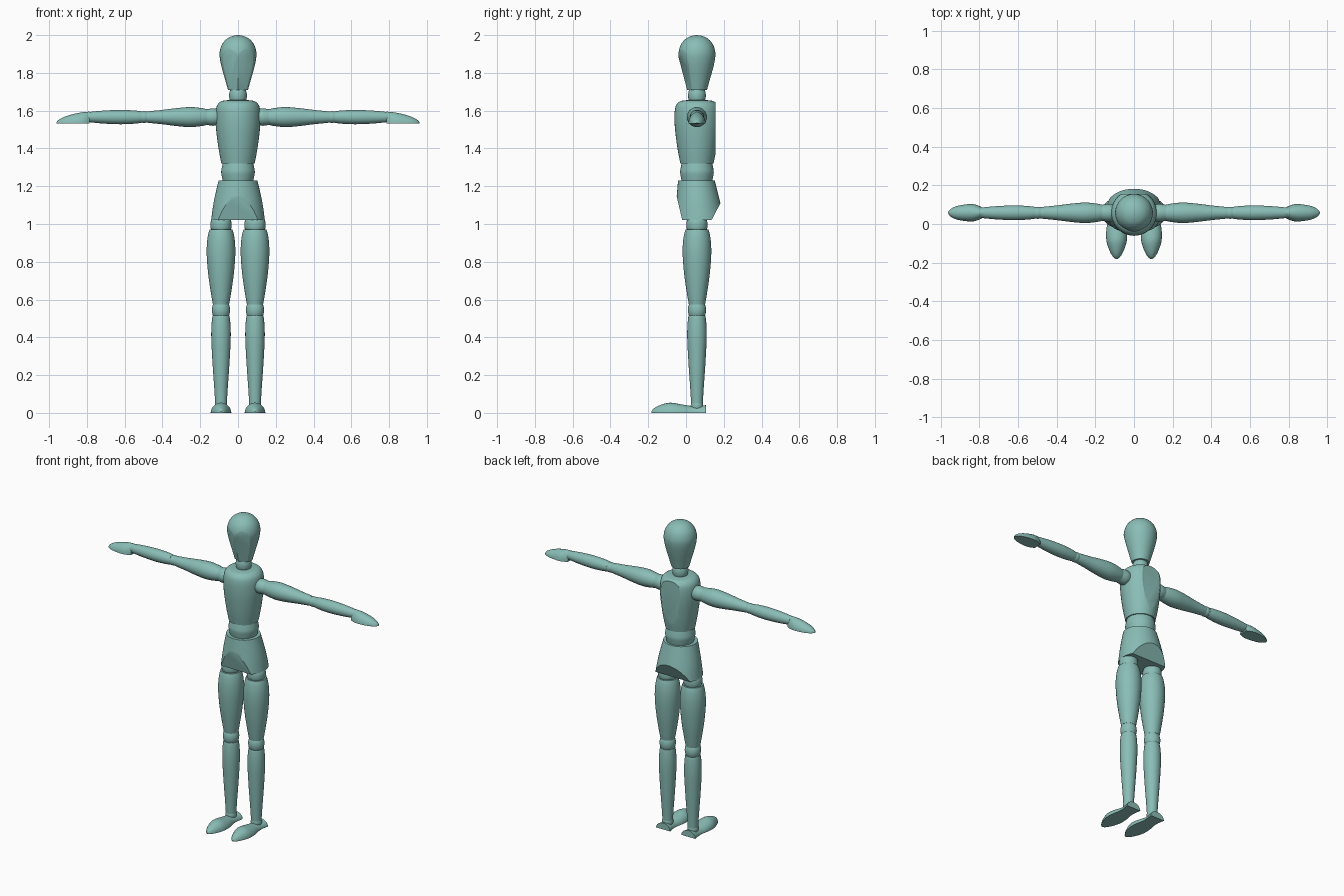
import bpy, bmesh, math
from mathutils import Vector

if "Cube" in bpy.data.objects:
    bpy.data.objects.remove(bpy.data.objects["Cube"])

CY = 0.058          # y of the body axis
ARM_Z = 1.566       # height of the arm axis
LEG_X = 0.09

mat = bpy.data.materials.new("teal")
mat.diffuse_color = (0.254, 0.509, 0.468, 1)
mat.use_nodes = True
mat.node_tree.nodes["Principled BSDF"].inputs["Base Color"].default_value = mat.diffuse_color


def smooth(rows, n=4):
    """Catmull-Rom resampling of profile rows."""
    pts = [rows[0]] + list(rows) + [rows[-1]]
    out = []
    for a, b, c, d in zip(pts, pts[1:], pts[2:], pts[3:]):
        for k in range(n):
            t = k / n
            out.append(tuple(0.5 * (2 * q + (r - p) * t + (2 * p - 5 * q + 4 * r - s) * t * t
                                    + (3 * q - p - 3 * r + s) * t ** 3)
                             for p, q, r, s in zip(a, b, c, d)))
    return out + [rows[-1]]


def loft(name, rings, cuts=()):
    """Skin closed rings, cap the ends, then slice flat with (point, normal) planes."""
    bm = bmesh.new()
    vs = [[bm.verts.new(p) for p in ring] for ring in rings]
    n = len(vs[0])
    for a, b in zip(vs, vs[1:]):
        for i in range(n):
            j = (i + 1) % n
            bm.faces.new((a[i], a[j], b[j], b[i]))
    bm.faces.new(vs[0])
    bm.faces.new(vs[-1])
    for co, no in cuts:
        bmesh.ops.bisect_plane(bm, geom=bm.verts[:] + bm.edges[:] + bm.faces[:], dist=1e-5,
                               plane_co=co, plane_no=no, clear_outer=True)
        bmesh.ops.holes_fill(bm, edges=[e for e in bm.edges if e.is_boundary], sides=0)
    bmesh.ops.recalc_face_normals(bm, faces=bm.faces[:])
    me = bpy.data.meshes.new(name)
    bm.to_mesh(me)
    bm.free()
    me.materials.append(mat)
    me.shade_smooth()
    me.set_sharp_from_angle(angle=math.radians(28))
    ob = bpy.data.objects.new(name, me)
    bpy.context.collection.objects.link(ob)
    return ob


def circle(n=40):
    return [(math.cos(2 * math.pi * i / n), math.sin(2 * math.pi * i / n)) for i in range(n)]


def dome(n=20):
    return [(math.cos(math.pi * i / n), math.sin(math.pi * i / n)) for i in range(n + 1)]


def upright(name, x, rows, cuts=()):
    """Turned part on a vertical axis; rows are (z, radius)."""
    return loft(name, [[(x + r * c, CY + r * s, z) for c, s in circle()]
                       for z, r in smooth(rows)], cuts)


def sideways(name, side, rows):
    """Turned part along the arm; rows are (x, radius)."""
    return loft(name, [[(side * x, CY + r * c, ARM_Z + r * s) for c, s in circle()]
                       for x, r in smooth(rows)])


def barrel(a, b, r, end=0.84):
    """Profile of a squashed joint ball."""
    return [(a, r * end), (a + (b - a) * 0.25, r * 0.96), ((a + b) / 2, r),
            (b - (b - a) * 0.25, r * 0.96), (b, r * end)]


# head with two flat cheeks meeting in a ridge
ridge = Vector((0, 0.042, -0.16))
cheeks = []
for s in (-1, 1):
    n = ridge.cross(Vector((s * math.cos(0.5), math.sin(0.5), 0)))
    cheeks.append(((0, CY - 0.094, 1.87), n if n.y < 0 else -n))
upright("head", 0, [(1.71, .053), (1.76, .067), (1.82, .084), (1.87, .095), (1.91, .097),
                    (1.95, .085), (1.98, .06), (1.995, .03), (2.0, .001)], cheeks)
upright("neck", 0, barrel(1.645, 1.715, .047))

# torso with a flat back
upright("torso", 0, [(1.32, .088), (1.40, .103), (1.50, .116), (1.57, .119), (1.615, .115),
                     (1.638, .104), (1.651, .085), (1.656, .05)],
        [((0, .156, 1.5), (0, 1, 0))])
upright("waist", 0, barrel(1.225, 1.325, .089, .9))

# pelvis, sliced in front and behind; rows are (z, x radius, y radius, y centre)
hip_rows = smooth([(1.23, .103, .097, .055), (1.12, .128, .116, .064), (1.02, .142, .135, .07)])
loft("pelvis", [[(a * c, y + b * s, z) for c, s in circle(56)] for z, a, b, y in hip_rows],
     [((0, -.020, 1.02), (0, -.13, -.03)), ((0, .135, 1.02), (0, .09, -.047))])

for s, tag in ((-1, "right"), (1, "left")):
    # leg
    x = s * LEG_X
    upright(tag + "_hip_joint", x, barrel(.955, 1.035, .056, .8))
    upright(tag + "_thigh", x, [(.575, .043), (.62, .051), (.72, .066), (.82, .075),
                                (.89, .075), (.94, .069), (.97, .061)])
    upright(tag + "_knee", x, barrel(.51, .58, .048))
    upright(tag + "_shin", x, [(.05, .031), (.12, .035), (.25, .044), (.38, .051),
                               (.45, .051), (.50, .047), (.515, .044)])
    upright(tag + "_ankle", x, barrel(.015, .06, .033))
    # foot; rows are (y, half width, height)
    foot = smooth([(.105, .05, .041), (.065, .043, .036), (.025, .043, .037), (-.03, .053, .046),
                   (-.085, .053, .054), (-.135, .038, .042), (-.168, .02, .025),
                   (-.182, .003, .008)])
    loft(tag + "_foot", [[(x + w * c, y, h * d) for c, d in dome()] for y, w, h in foot])

    # arm
    sideways(tag + "_shoulder", s, barrel(.10, .165, .046, .9))
    sideways(tag + "_upper_arm", s, [(.155, .039), (.19, .047), (.25, .053), (.32, .048),
                                     (.40, .038), (.46, .032), (.485, .029)])
    sideways(tag + "_elbow", s, barrel(.478, .517, .031))
    sideways(tag + "_forearm", s, [(.51, .030), (.55, .035), (.62, .038), (.70, .035),
                                   (.76, .030), (.795, .026)])
    # hand, flat below; rows are (x, half width, height)
    hand = smooth([(.785, .027, .062), (.81, .039, .060), (.84, .045, .056), (.88, .042, .047),
                   (.92, .034, .034), (.95, .019, .018), (.962, .003, .005)])
    loft(tag + "_hand", [[(s * hx, CY + w * c, 1.533 + h * d) for c, d in dome()]
                         for hx, w, h in hand])
